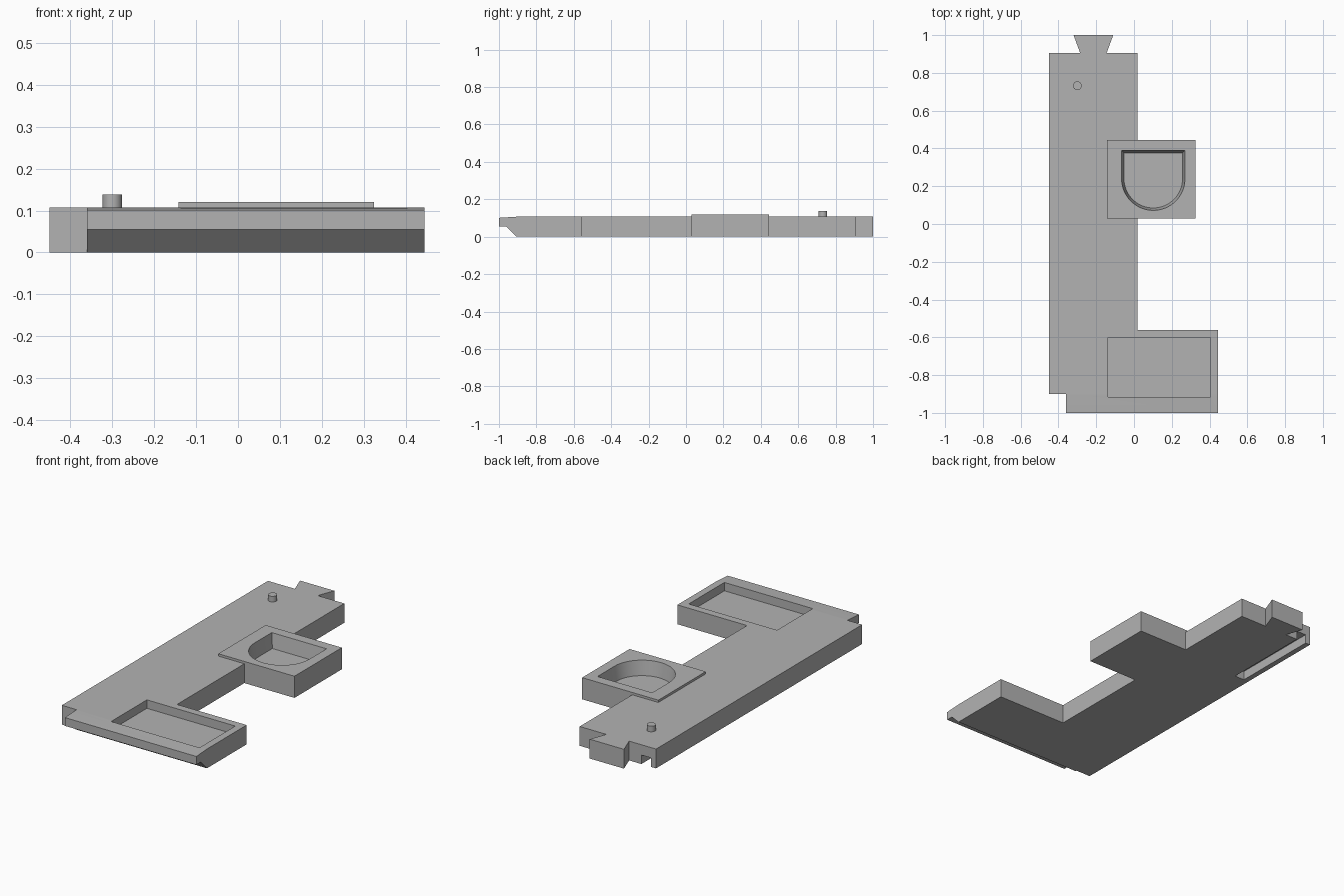
import bpy, bmesh, math

if "Cube" in bpy.data.objects:
    bpy.data.objects.remove(bpy.data.objects["Cube"])

grey = bpy.data.materials.new("grey")
grey.diffuse_color = (0.45, 0.45, 0.45, 1)
grey.use_nodes = True
grey.node_tree.nodes["Principled BSDF"].inputs["Base Color"].default_value = grey.diffuse_color


def loft(name, bottom, top):
    """Closed solid between two matching rings of 3D points."""
    bm = bmesh.new()
    a = [bm.verts.new(p) for p in bottom]
    b = [bm.verts.new(p) for p in top]
    bm.faces.new(a)
    bm.faces.new(b)
    n = len(a)
    for i in range(n):
        j = (i + 1) % n
        bm.faces.new((a[i], a[j], b[j], b[i]))
    bmesh.ops.recalc_face_normals(bm, faces=bm.faces)
    me = bpy.data.meshes.new(name)
    bm.to_mesh(me)
    bm.free()
    me.materials.append(grey)
    ob = bpy.data.objects.new(name, me)
    bpy.context.collection.objects.link(ob)
    return ob


def prism(name, outline, z0, z1):
    return loft(name, [(x, y, z0) for x, y in outline], [(x, y, z1) for x, y in outline])


def box(name, x0, x1, y0, y1, z0, z1):
    return prism(name, [(x0, y0), (x1, y0), (x1, y1), (x0, y1)], z0, z1)


def combine(ob, other, op):
    m = ob.modifiers.new(op, 'BOOLEAN')
    m.operation, m.object, m.solver = op, other, 'EXACT'
    bpy.context.view_layer.objects.active = ob
    bpy.ops.object.modifier_apply(modifier=m.name)
    bpy.data.objects.remove(other)


def d_outline(inset, z):
    """Straight back edge, rounded front."""
    cx, cy, r, back = 0.102, 0.24, 0.168 - inset, 0.39 - inset
    pts = [(cx + r, back, z), (cx - r, back, z)]
    for i in range(33):
        t = math.pi + math.pi * i / 32
        pts.append((cx + r * math.cos(t), cy + r * math.sin(t), z))
    return pts


# Flat body: long bar, foot at the front right, dovetail tab at the back
H = 0.107
body = prism("base_plate", [
    (-0.45, -0.9), (0.445, -0.9), (0.445, -0.56), (0.018, -0.56), (0.018, 0.905),
    (-0.145, 0.905), (-0.11, 1.0), (-0.32, 1.0), (-0.285, 0.905), (-0.45, 0.905)], 0, H)

# Front lip with undercut chamfer
lip = [(-0.9, 0), (-0.907, 0), (-0.962, 0.055), (-1.0, 0.055), (-1.0, 0.101), (-0.905, H), (-0.9, H)]
combine(body, loft("front_lip", [(-0.36, y, z) for y, z in lip],
                   [(0.445, y, z) for y, z in lip]), 'UNION')

# Raised side pad
combine(body, box("side_pad", -0.142, 0.325, 0.03, 0.445, 0, 0.12), 'UNION')

# Recesses: rectangular foot pocket, tapered rounded pocket, underside groove
combine(body, box("foot_pocket", -0.137, 0.405, -0.915, -0.602, 0.06, 0.2), 'DIFFERENCE')
combine(body, loft("round_pocket", d_outline(0.013, 0.04), d_outline(0, 0.121)), 'DIFFERENCE')
combine(body, box("groove", -0.42, -0.36, 0.4, 0.95, -0.05, 0.05), 'DIFFERENCE')

# Small round peg
peg = [(-0.3 + 0.023 * math.cos(math.tau * i / 32), 0.732 + 0.023 * math.sin(math.tau * i / 32))
       for i in range(32)]
prism("peg", peg, H - 0.01, 0.138)

for ob in bpy.context.collection.objects:
    ob.select_set(True)
bpy.context.view_layer.objects.active = body
bpy.ops.object.shade_smooth_by_angle(angle=math.radians(30))
